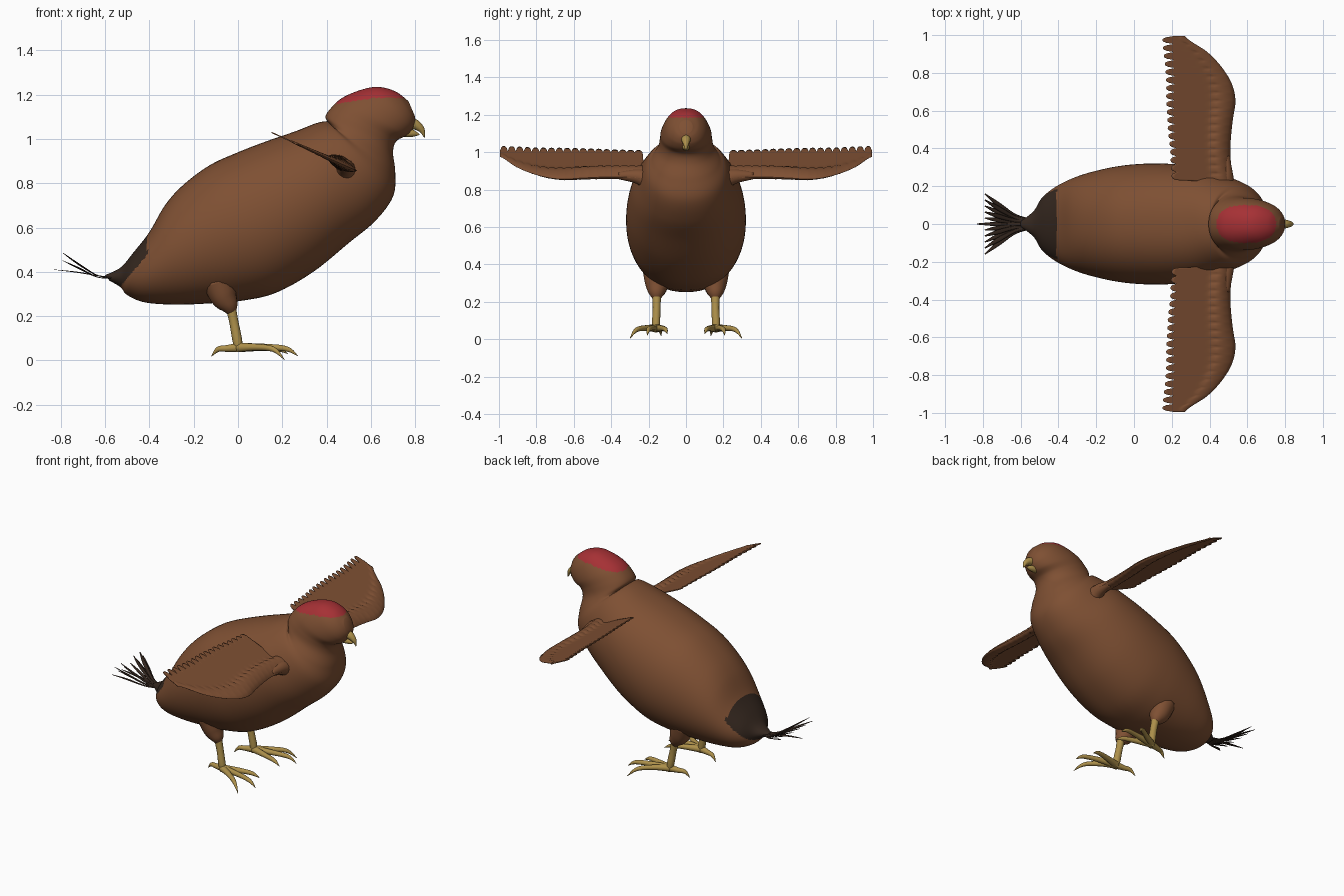
import bpy, bmesh, math
from mathutils import Vector

cube = bpy.data.objects.get("Cube")
if cube:
    bpy.data.objects.remove(cube)


def material(name, rgb):
    m = bpy.data.materials.new(name)
    m.use_nodes = True
    m.diffuse_color = (*rgb, 1)
    m.node_tree.nodes["Principled BSDF"].inputs["Base Color"].default_value = (*rgb, 1)
    return m


BROWN = material("plumage brown", (0.21, 0.08, 0.033))
DARK = material("tail dark brown", (0.036, 0.021, 0.014))
RED = material("crown red", (0.38, 0.03, 0.035))
YELLOW = material("leg yellow", (0.42, 0.28, 0.07))
BLACK = material("eye black", (0.022, 0.018, 0.016))


def spline(points, steps):
    """Smooth interpolation through tuples of any length."""
    out = []
    for i in range(len(points) - 1):
        a, b, c, d = (points[min(max(i + k, 0), len(points) - 1)] for k in (-1, 0, 1, 2))
        for s in range(steps):
            t = s / steps
            out.append(tuple(
                0.5 * (2 * q + (r - p) * t + (2 * p - 5 * q + 4 * r - u) * t * t
                       + (3 * q - p - 3 * r + u) * t ** 3)
                for p, q, r, u in zip(a, b, c, d)))
    out.append(tuple(points[-1]))
    return out


def loft(name, rings, mats, rule=None):
    """Skin a list of closed rings, capped at both ends."""
    bm = bmesh.new()
    rows = [[bm.verts.new(p) for p in ring] for ring in rings]
    n = len(rows[0])
    for lo, hi in zip(rows, rows[1:]):
        for j in range(n):
            k = (j + 1) % n
            bm.faces.new((lo[j], lo[k], hi[k], hi[j]))
    bm.faces.new(rows[0])
    bm.faces.new(rows[-1])
    bmesh.ops.recalc_face_normals(bm, faces=bm.faces)
    for f in bm.faces:
        f.smooth = True
        if rule:
            f.material_index = rule(f.calc_center_median())
    mesh = bpy.data.meshes.new(name)
    bm.to_mesh(mesh)
    bm.free()
    for m in mats:
        mesh.materials.append(m)
    obj = bpy.data.objects.new(name, mesh)
    bpy.context.collection.objects.link(obj)
    return obj


def tube(name, points, mat, flat=1.0, sides=14):
    """Tapered tube through (x, y, z, radius) points; flat squashes it."""
    path = spline(points, 5)
    rings = []
    for i, p in enumerate(path):
        a, b = path[max(i - 1, 0)], path[min(i + 1, len(path) - 1)]
        t = (Vector(b[:3]) - Vector(a[:3])).normalized()
        side = t.cross(Vector((0, 0, 1))).normalized()
        up = side.cross(t)
        r = max(p[3], 0.001)
        rings.append([Vector(p[:3]) + side * r * math.cos(w) + up * r * flat * math.sin(w)
                      for w in (math.tau * j / sides for j in range(sides))])
    return loft(name, rings, [mat])


def ball(name, centre, radii, mat):
    bpy.ops.mesh.primitive_uv_sphere_add(segments=24, ring_count=14, location=centre)
    obj = bpy.context.object
    obj.name = name
    obj.scale = radii
    obj.data.materials.append(mat)
    bpy.ops.object.shade_smooth()
    return obj


# Body and head: upper x, z, lower x, z, half width
SECTIONS = [
    (-.60, .385, -.58, .36, .02), (-.53, .42, -.53, .33, .07),
    (-.47, .49, -.50, .295, .14), (-.40, .58, -.42, .262, .20),
    (-.33, .70, -.28, .252, .25), (-.25, .79, -.12, .258, .285),
    (-.13, .88, .02, .27, .31), (0, .94, .17, .305, .32),
    (.13, .99, .34, .40, .315), (.26, 1.035, .50, .53, .29),
    (.35, 1.07, .62, .63, .25), (.40, 1.08, .70, .74, .215),
    (.41, 1.07, .71, .85, .18), (.395, 1.10, .70, .94, .15),
    (.42, 1.14, .715, .99, .14), (.47, 1.185, .76, 1.015, .135),
    (.55, 1.22, .785, 1.04, .12), (.63, 1.235, .795, 1.06, .10),
    (.71, 1.215, .80, 1.08, .07), (.77, 1.17, .80, 1.10, .035),
]


def body_ring(tx, tz, bx, bz, w, sides=80):
    top, low = Vector((tx, 0, tz)), Vector((bx, 0, bz))
    ring = []
    for j in range(sides):
        c, s = math.cos(math.tau * j / sides), math.sin(math.tau * j / sides)
        c = math.copysign(abs(c) ** 0.88, c)
        ring.append((top + low) / 2 + (top - low) / 2 * s + Vector((0, w * c, 0)))
    return ring


def body_colour(p):
    if p.x < -.41 and p.z > .37 + (p.x + .5) * 1.2:
        return 1
    if p.x > .43 and p.z > min(1.16 + .15 * (p.x - .45), 1.185):
        return 2
    return 0


loft("body", [body_ring(*s) for s in spline(SECTIONS, 8)], [BROWN, DARK, RED], body_colour)

# Beak
tube("upper_beak", [(.765, 0, 1.07, .03), (.80, 0, 1.065, .024),
                    (.83, 0, 1.04, .014), (.842, 0, 1.005, .001)], YELLOW)
tube("lower_beak", [(.75, 0, 1.03, .022), (.79, 0, 1.025, .016), (.82, 0, 1.02, .002)], YELLOW)

# Tail fan
COUNT = 11
for i in range(COUNT):
    a = i / (COUNT - 1) * 2 - 1
    lift = .035 * (i % 2)
    reach = -.83 if i == COUNT // 2 else -.79
    tip_z = .41 if i == COUNT // 2 else .45 + lift
    tube(f"tail_feather_{i + 1}",
         [(-.55, .015 * a, .375, .015), (-.63, .045 * a, .375 + lift * .2, .009),
          (-.72, .105 * a, (tip_z + .385) / 2, .012), (reach, .16 * a, tip_z, .003)],
         DARK, flat=.2, sides=8)

# Wing stations from root to tip: leading x, trailing x, arm thickness
STATIONS = [(.53, .20, .036), (.515, .195, .031), (.51, .19, .028), (.515, .18, .027),
            (.525, .175, .025), (.537, .17, .021), (.52, .17, .016), (.47, .165, .010),
            (.39, .155, .006), (.27, .15, .003)]
PER_FEATHER = 6
CHORD = 18


def wing_rings(side):
    columns = spline(STATIONS, 12)
    rings = []
    for i, (lead, trail, thick) in enumerate(columns):
        v = i / (len(columns) - 1)
        notch = abs(2 * (i % PER_FEATHER) / PER_FEATHER - 1) ** 3
        trail += notch * (.025 + .035 * v)
        upper, lower = [], []
        for j in range(CHORD + 1):
            s = j / CHORD
            x = trail + (lead - trail) * s
            z = 1.03 - .45 * (x - .15)
            bump = max(0, math.sin(math.pi * (s - .66) / .34)) ** .7 if s > .66 else 0
            h = .0025 * (1 - s ** 8) + thick * bump + .0005
            # feather tips sweep slightly outward
            y = side * (.22 + .775 * v + .012 * (1 - s) * (1 - v))
            upper.append(Vector((x, y, z + h)))
            lower.append(Vector((x, y, z - h)))
        rings.append(upper + lower[::-1])
    return rings


# Paired parts
for side, label in ((1, "left"), (-1, "right")):
    def mirrored(points):
        return [(x, side * y, z, r) for x, y, z, r in points]

    loft(f"{label}_wing", wing_rings(side), [BROWN])
    tube(f"{label}_shoulder", mirrored([(.46, .12, .82, .08), (.48, .20, .85, .055),
                                        (.485, .26, .87, .04), (.485, .36, .875, .02)]), BROWN)
    ball(f"{label}_eye", (.672, side * .094, 1.13), (.036, .02, .031), BLACK)
    ball(f"{label}_nostril", (.782, side * .036, 1.10), (.008, .006, .006), DARK)

    # Legs and feet
    tube(f"{label}_thigh", mirrored([(-.09, .155, .36, .075), (-.065, .155, .29, .062),
                                     (-.04, .157, .245, .042), (-.03, .157, .215, .02)]), BROWN)
    tube(f"{label}_shank", mirrored([(-.035, .157, .25, .024), (-.018, .157, .17, .021),
                                     (-.003, .16, .09, .022), (.006, .16, .04, .018)]), YELLOW)
    toes = {
        "hind": [(-.05, .15, .054), (-.09, .14, .05), (-.12, .132, .018)],
        "inner": [(.10, .13, .058), (.18, .11, .052), (.225, .10, .03)],
        "middle": [(.12, .18, .06), (.22, .20, .052), (.27, .207, .02)],
        "outer": [(.08, .21, .06), (.16, .265, .05), (.21, .30, .003)],
    }
    for toe, joints in toes.items():
        path = [(0, .16, .058, .022)] + [(*j, r) for j, r in zip(joints, (.016, .012, .001))]
        tube(f"{label}_{toe}_toe", mirrored(path), YELLOW, sides=10)
